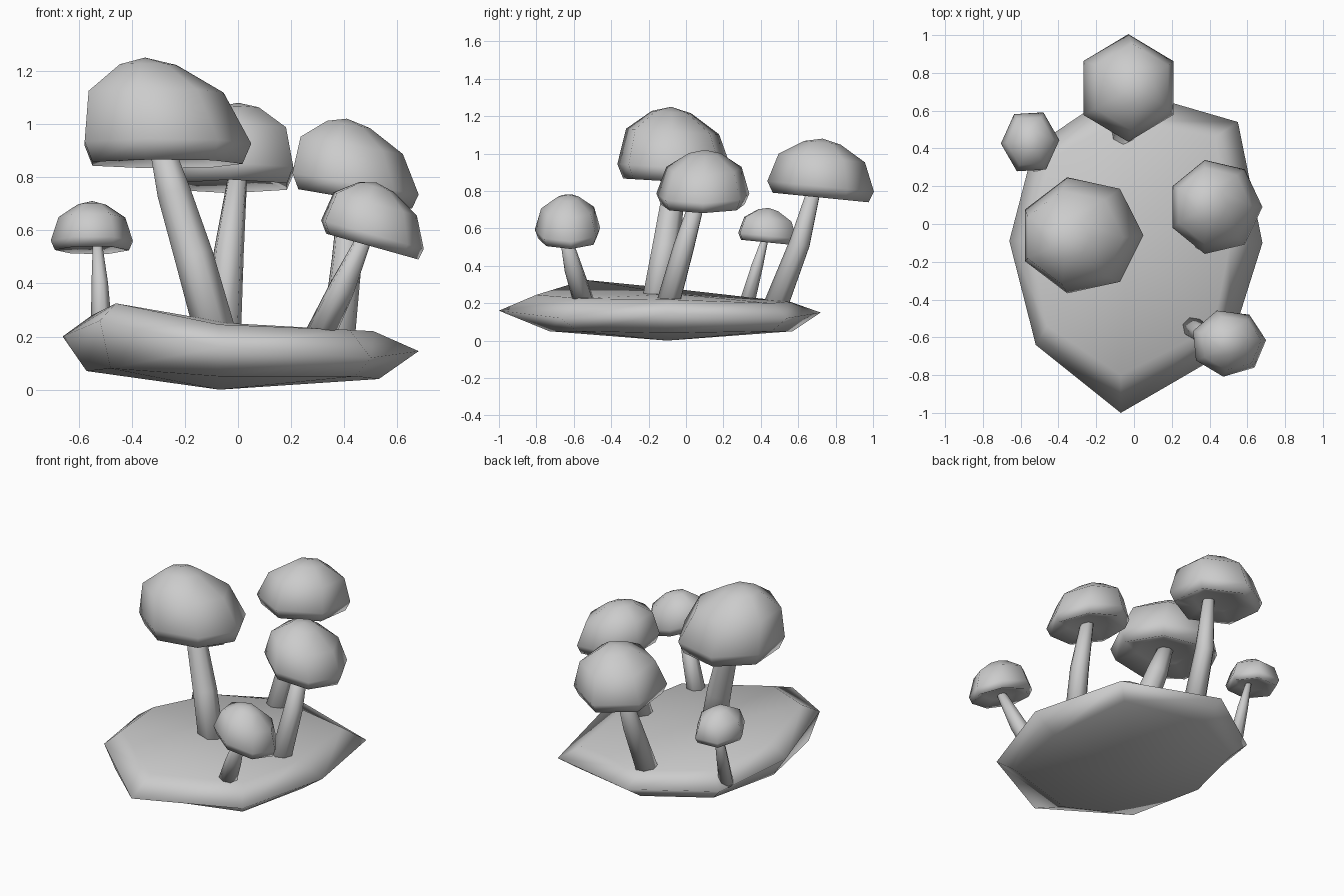
import bpy, bmesh
from math import cos, sin, pi, radians
from mathutils import Vector

if "Cube" in bpy.data.objects:
    bpy.data.objects.remove(bpy.data.objects["Cube"])


def loft(name, start, rings, end):
    """Skin a stack of equal-sized vertex rings, closed by a point at each end."""
    bm = bmesh.new()
    a, b = bm.verts.new(start), bm.verts.new(end)
    loops = [[bm.verts.new(p) for p in ring] for ring in rings]
    n = len(loops[0])
    for i in range(n):
        j = (i + 1) % n
        bm.faces.new((a, loops[0][j], loops[0][i]))
        bm.faces.new((b, loops[-1][i], loops[-1][j]))
        for lo, hi in zip(loops, loops[1:]):
            bm.faces.new((lo[i], lo[j], hi[j], hi[i]))
    bmesh.ops.recalc_face_normals(bm, faces=bm.faces)
    for f in bm.faces:
        f.smooth = True
    mesh = bpy.data.meshes.new(name)
    bm.to_mesh(mesh)
    bm.free()
    ob = bpy.data.objects.new(name, mesh)
    bpy.context.collection.objects.link(ob)
    return ob


def cap(name, centre, radius, z0, z1, apex, sides, turn, slope):
    """Faceted dome with a rolled rim and a shallow hollow underside."""
    profile = [(.5, .11), (.9, 0), (1, .19), (.81, .67), (.34, .93)]
    rings = []
    for r, h in profile:
        t = max(0, h - .19) / .81
        cx = centre[0] + (apex[0] - centre[0]) * t
        cy = centre[1] + (apex[1] - centre[1]) * t
        ring = []
        for i in range(sides):
            a = radians(turn) + 2 * pi * i / sides
            dx, dy = r * radius[0] * cos(a), r * radius[1] * sin(a)
            ring.append((cx + dx, cy + dy,
                         z0 + (z1 - z0) * h + slope[0] * dx + slope[1] * dy))
        rings.append(ring)
    loft(name, (*centre, z0 + (z1 - z0) * .13), rings, (*apex, z1))


def stem(name, path, sides=7):
    """Tapered stalk through (x, y, z, radius) points."""
    pts = [Vector(p[:3]) for p in path]
    q = (pts[-1] - pts[0]).to_track_quat('Z', 'Y')
    rings = [[p + q @ Vector((s[3] * cos(2 * pi * i / sides),
                              s[3] * sin(2 * pi * i / sides), 0))
              for i in range(sides)] for p, s in zip(pts, path)]
    loft(name, pts[0], rings, pts[-1])


# Rough stone base: lower, middle and upper outlines
lower = [(-.07, -.73, .05), (.44, -.58, .05), (.53, -.1, .04), (.46, .46, .05),
         (-.07, .57, .05), (-.45, .36, .06), (-.57, -.09, .07), (-.48, -.58, .08)]
middle = [(-.07, -1, .16), (.5, -.67, .12), (.68, -.1, .145), (.55, .54, .12),
          (-.07, .72, .15), (-.53, .41, .14), (-.66, -.09, .2), (-.52, -.64, .26)]
upper = [(-.07, -.8, .245), (.42, -.55, .225), (.51, -.1, .22), (.43, .46, .2),
         (-.07, .55, .21), (-.43, .35, .23), (-.55, -.09, .28), (-.46, -.54, .325)]
loft("stone_base", (-.07, -.1, 0), [lower, middle, upper], (-.03, -.07, .25))

# Caps
cap("large_cap", (-.28, -.06), (.33, .315), .85, 1.25, (-.35, -.08), 7, 0, (.0, -.06))
cap("back_cap", (-.03, .72), (.275, .285), .765, 1.08, (0, .73), 6, 90, (0, -.1))
cap("right_cap", (.43, .09), (.25, .255), .72, 1.02, (.41, .1), 7, 0, (-.17, 0))
cap("front_cap", (.5, -.63), (.2, .18), .54, .78, (.52, -.63), 7, 5, (-.28, 0))
cap("left_cap", (-.55, .435), (.155, .175), .525, .71, (-.55, .44), 6, 3, (0, -.1))

# Stems
stem("large_stem", [(-.07, -.17, .16, .08), (-.165, -.11, .5, .075),
                    (-.24, -.075, .74, .065), (-.29, -.05, .92, .045)])
stem("back_stem", [(-.06, .46, .13, .07), (-.035, .61, .52, .058), (0, .69, .82, .036)])
stem("right_stem", [(.37, -.11, .14, .066), (.41, -.01, .5, .058), (.42, .07, .77, .04)])
stem("front_stem", [(.3, -.54, .19, .058), (.39, -.6, .38, .05), (.48, -.65, .58, .028)])
stem("left_stem", [(-.51, .31, .15, .045), (-.52, .38, .4, .032), (-.53, .43, .57, .016)])
